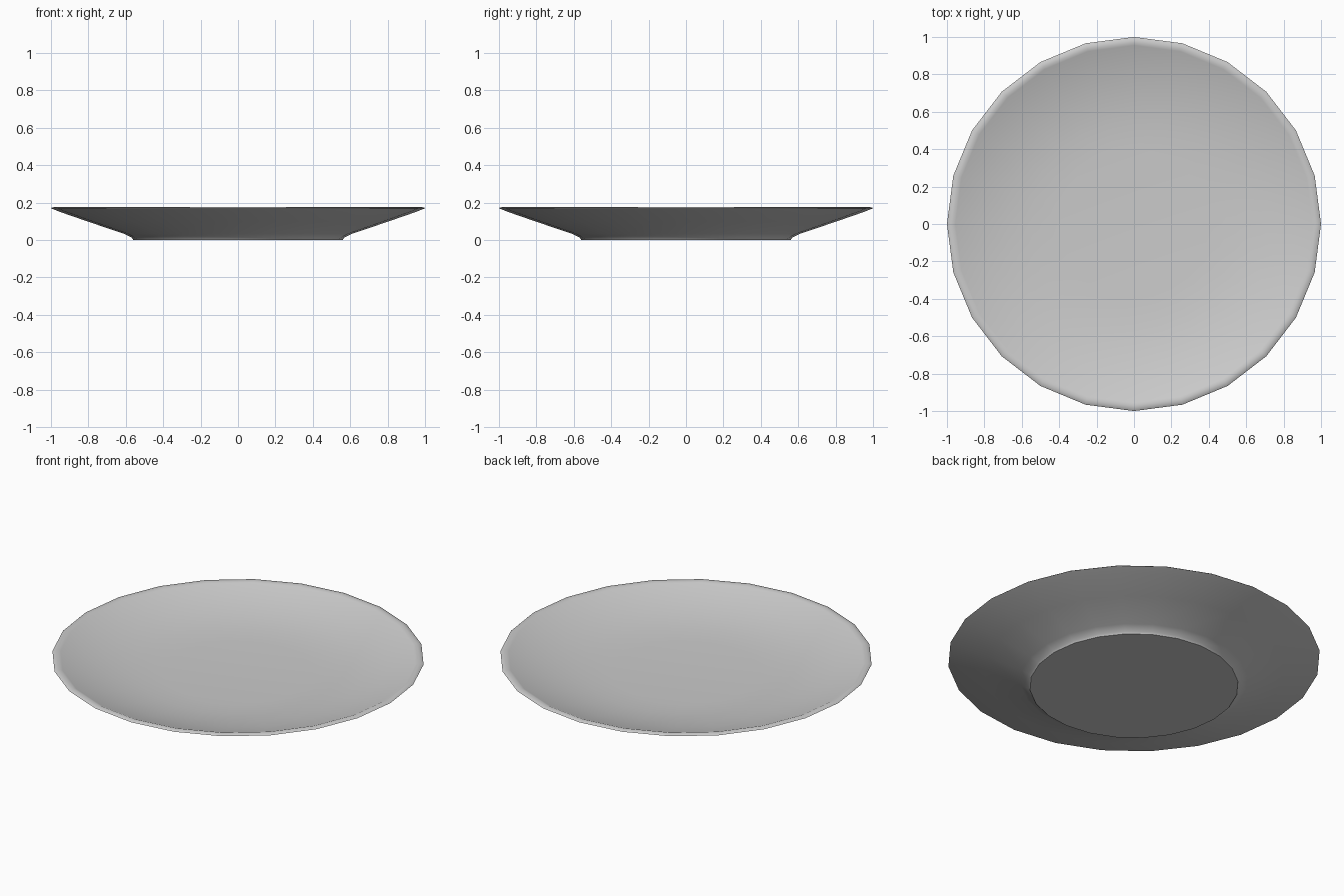
import bpy, bmesh, math

if "Cube" in bpy.data.objects:
    bpy.data.objects.remove(bpy.data.objects["Cube"])

SIDES = 24

# Profile (radius, height): flat underside, foot, outer wall, bevelled rim, inner bowl
profile = [
    (0.0, 0.0), (0.56, 0.0), (0.567, 0.012),
    (0.61, 0.034), (0.80, 0.098), (0.95, 0.15), (1.0, 0.17),
    (0.995, 0.174), (0.97, 0.178), (0.955, 0.172), (0.80, 0.13), (0.68, 0.106),
    (0.55, 0.09), (0.40, 0.082), (0.0, 0.08),
]


def lathe(name, points, sides):
    bm = bmesh.new()
    rings = []
    for r, z in points:
        count = sides if r > 0 else 1
        rings.append([bm.verts.new((r * math.cos(2 * math.pi * i / sides),
                                    r * math.sin(2 * math.pi * i / sides), z))
                      for i in range(count)])
    for a, b in zip(rings, rings[1:]):
        for i in range(sides):
            j = (i + 1) % sides
            quad = [a[i % len(a)], a[j % len(a)], b[j % len(b)], b[i % len(b)]]
            bm.faces.new(list(dict.fromkeys(quad)))
    bmesh.ops.recalc_face_normals(bm, faces=bm.faces)
    mesh = bpy.data.meshes.new(name)
    bm.to_mesh(mesh)
    bm.free()
    obj = bpy.data.objects.new(name, mesh)
    bpy.context.collection.objects.link(obj)
    return obj


# Plate, smooth with a sharp foot and rim edge
plate = lathe("plate", profile, SIDES)
bpy.context.view_layer.objects.active = plate
plate.select_set(True)
bpy.ops.object.shade_smooth_by_angle(angle=math.radians(45))

# Mid grey glaze
glaze = bpy.data.materials.new("grey_glaze")
glaze.diffuse_color = (0.55, 0.55, 0.55, 1)
glaze.use_nodes = True
glaze.node_tree.nodes["Principled BSDF"].inputs["Base Color"].default_value = glaze.diffuse_color
plate.data.materials.append(glaze)
